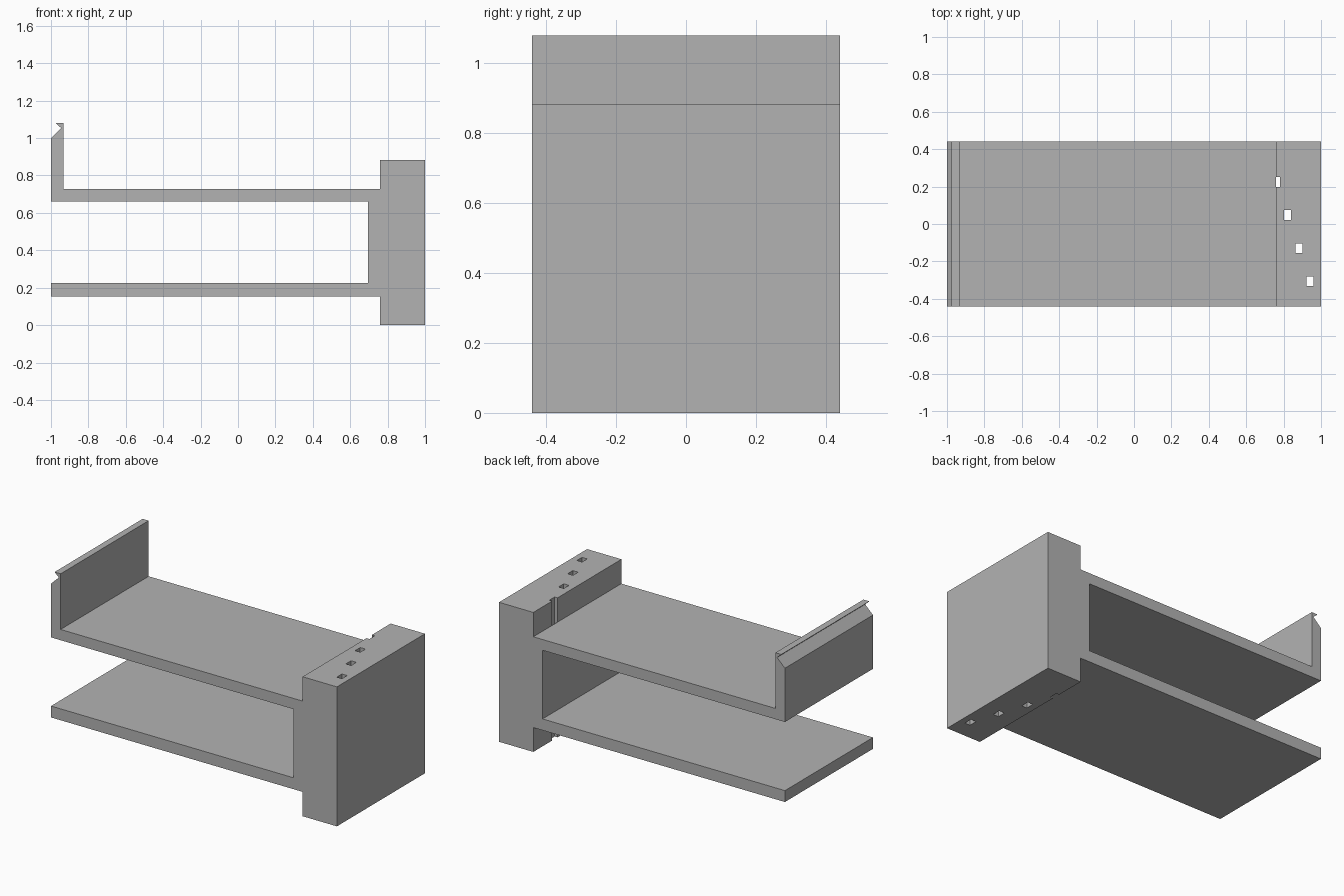
import bpy
import bmesh

cube = bpy.data.objects.get("Cube")
if cube:
    bpy.data.objects.remove(cube, do_unlink=True)

HALF_DEPTH = 0.44

grey = bpy.data.materials.new("plain grey")
grey.use_nodes = True
grey.diffuse_color = (0.45, 0.45, 0.45, 1)
grey.node_tree.nodes["Principled BSDF"].inputs["Base Color"].default_value = (0.45, 0.45, 0.45, 1)


def prism(name, profile, y0, y1):
    """Extrude an x-z outline from y0 to y1."""
    bm = bmesh.new()
    face = bm.faces.new([bm.verts.new((x, y0, z)) for x, z in profile])
    ext = bmesh.ops.extrude_face_region(bm, geom=[face])
    verts = [v for v in ext["geom"] if isinstance(v, bmesh.types.BMVert)]
    bmesh.ops.translate(bm, verts=verts, vec=(0, y1 - y0, 0))
    bmesh.ops.recalc_face_normals(bm, faces=bm.faces)
    mesh = bpy.data.meshes.new(name)
    bm.to_mesh(mesh)
    bm.free()
    mesh.materials.append(grey)
    obj = bpy.data.objects.new(name, mesh)
    bpy.context.collection.objects.link(obj)
    return obj


# Clamp bracket: end block, two shelves and the hooked lip in one outline
bracket = prism("clamp_bracket", [
    (0.76, 0), (1, 0), (1, 0.882), (0.76, 0.882), (0.76, 0.728),
    (-0.933, 0.728), (-0.933, 1.08), (-0.975, 1.08), (-0.945, 1.053),
    (-1, 1.0), (-1, 0.66), (0.695, 0.66), (0.695, 0.226),
    (-1, 0.226), (-1, 0.154), (0.76, 0.154),
], -HALF_DEPTH, HALF_DEPTH)

# Diagonal row of vertical slots; the first one opens through the block's face
cutters = []
for i in range(4):
    x1 = 0.78 + 0.06 * i
    x0 = max(x1 - 0.037, 0.76)
    y = 0.225 - 0.177 * i
    cutter = prism(f"slot_cutter_{i + 1}",
                   [(x0, -0.1), (x1, -0.1), (x1, 1), (x0, 1)],
                   y - 0.026, y + 0.026)
    cutter.hide_render = True
    cutters.append(cutter)
    mod = bracket.modifiers.new(f"slot_{i + 1}", 'BOOLEAN')
    mod.operation = 'DIFFERENCE'
    mod.solver = 'EXACT'
    mod.object = cutter

# Bake the cuts and discard the cutters
bpy.context.view_layer.update()
graph = bpy.context.evaluated_depsgraph_get()
baked = bpy.data.meshes.new_from_object(bracket.evaluated_get(graph))
bracket.modifiers.clear()
bracket.data = baked
bracket.data.name = "clamp_bracket"
for cutter in cutters:
    bpy.data.objects.remove(cutter, do_unlink=True)
